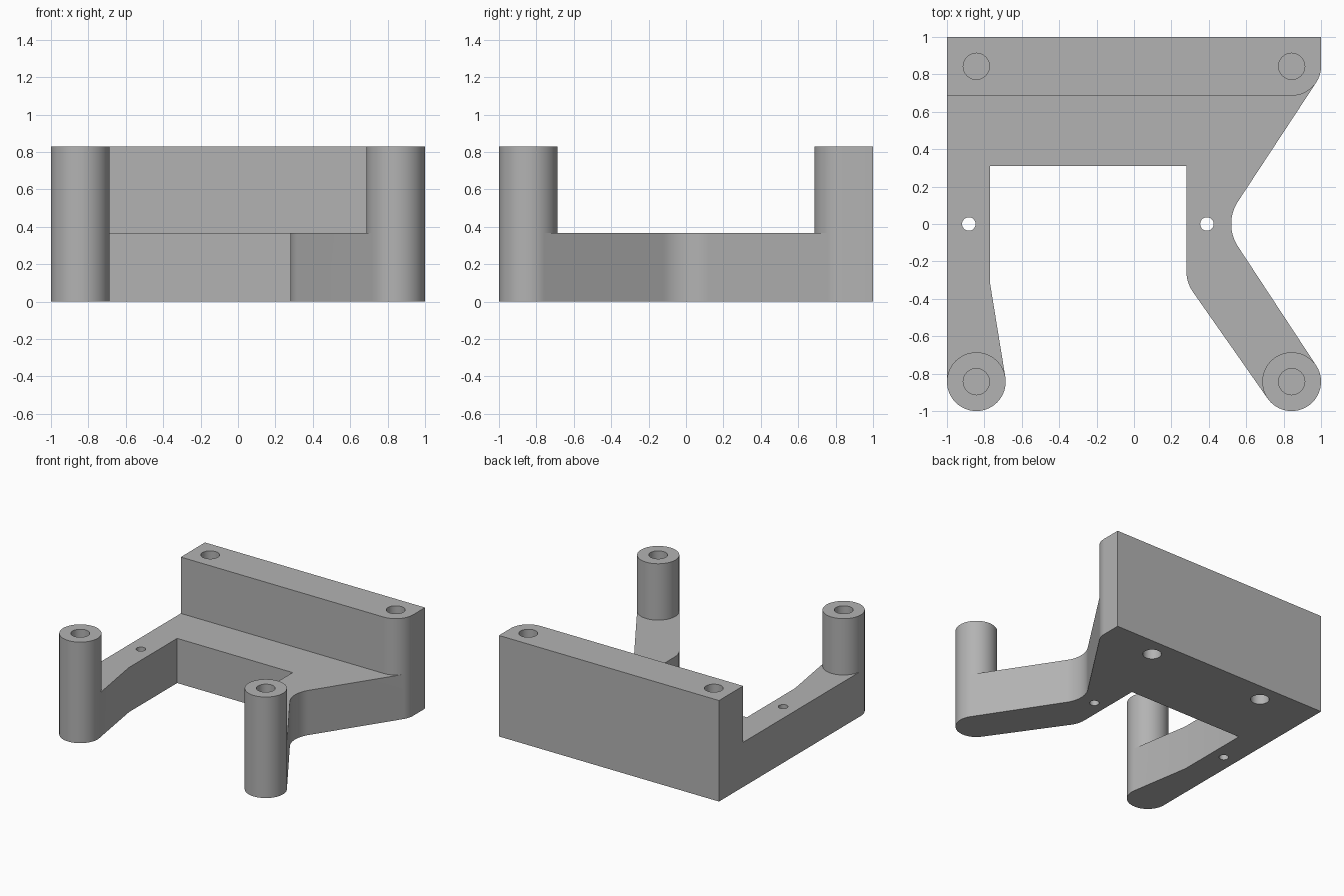
import bpy, bmesh
from math import radians, cos, sin

if "Cube" in bpy.data.objects:
    bpy.data.objects.remove(bpy.data.objects["Cube"], do_unlink=True)

GREY = (0.45, 0.45, 0.45, 1)
BASE_TOP, TOP = 0.367, 0.83   # arm thickness and full height
P, R = 0.843, 0.157           # post position and radius

mat = bpy.data.materials.new("plain grey")
mat.use_nodes = True
mat.diffuse_color = GREY
mat.node_tree.nodes["Principled BSDF"].inputs["Base Color"].default_value = GREY


def arc(cx, cy, r, start, end):
    """Points along an arc, three degrees apart."""
    step = 3 if end > start else -3
    return [(cx + r * cos(radians(a)), cy + r * sin(radians(a)))
            for a in range(start, end + step, step)]


def circle(cx, cy, r):
    return arc(cx, cy, r, 0, 357)


def prism(name, outline, z0, z1):
    """Solid with the given plan outline."""
    bm = bmesh.new()
    face = bm.faces.new([bm.verts.new((x, y, z0)) for x, y in outline])
    top = bmesh.ops.extrude_face_region(bm, geom=[face])["geom"]
    for v in top:
        if isinstance(v, bmesh.types.BMVert):
            v.co.z = z1
    bmesh.ops.recalc_face_normals(bm, faces=bm.faces)
    mesh = bpy.data.meshes.new(name)
    bm.to_mesh(mesh)
    bm.free()
    mesh.materials.append(mat)
    obj = bpy.data.objects.new(name, mesh)
    bpy.context.collection.objects.link(obj)
    return obj


def combine(target, tool, operation):
    """Apply a boolean and discard the tool."""
    bpy.context.view_layer.objects.active = target
    mod = target.modifiers.new("boolean", "BOOLEAN")
    mod.object, mod.operation, mod.solver = tool, operation, "EXACT"
    bpy.ops.object.modifier_apply(modifier=mod.name)
    bpy.data.objects.remove(tool, do_unlink=True)


# Base plate with a straight arm and a bent arm
outline = [(-1, 1), (1, 1)]
outline += arc(P, P, R, 0, -33)             # rounded back corner
outline += arc(0.74, 0, 0.22, 147, 213)     # outer waist of bent arm
outline += arc(P, -P, R, 33, -144)          # foot of bent arm
outline += arc(0.48, -0.25, 0.2, 216, 180)  # inner bend
outline += [(0.28, 0.31), (-0.77, 0.31), (-0.77, -0.315)]
outline += arc(-P, -P, R, 9, -180)          # foot of straight arm
bracket = prism("bracket", outline, 0, BASE_TOP)

# Back wall and front posts
wall = [(1, 1), (-1, 1), (-1, P - R)] + arc(P, P, R, -90, 0)
combine(bracket, prism("back_wall", wall, BASE_TOP, TOP), "UNION")
for x in (-P, P):
    combine(bracket, prism("front_post", circle(x, -P, R), BASE_TOP, TOP), "UNION")

# Blind screw holes in the tops, and two under the back wall
for x in (-P, P):
    for y in (-P, P):
        combine(bracket, prism("top_hole", circle(x, y, 0.07), TOP - 0.4, TOP + 0.1), "DIFFERENCE")
for x in (-0.53, 0.53):
    combine(bracket, prism("bottom_hole", circle(x, P, 0.07), -0.1, 0.4), "DIFFERENCE")

# Small through holes in the arms
for x in (-0.883, 0.39):
    combine(bracket, prism("arm_hole", circle(x, 0, 0.036), -0.1, 0.5), "DIFFERENCE")

bpy.ops.object.select_all(action="DESELECT")
bracket.select_set(True)
bpy.context.view_layer.objects.active = bracket
bpy.ops.object.shade_smooth_by_angle(angle=radians(30))
